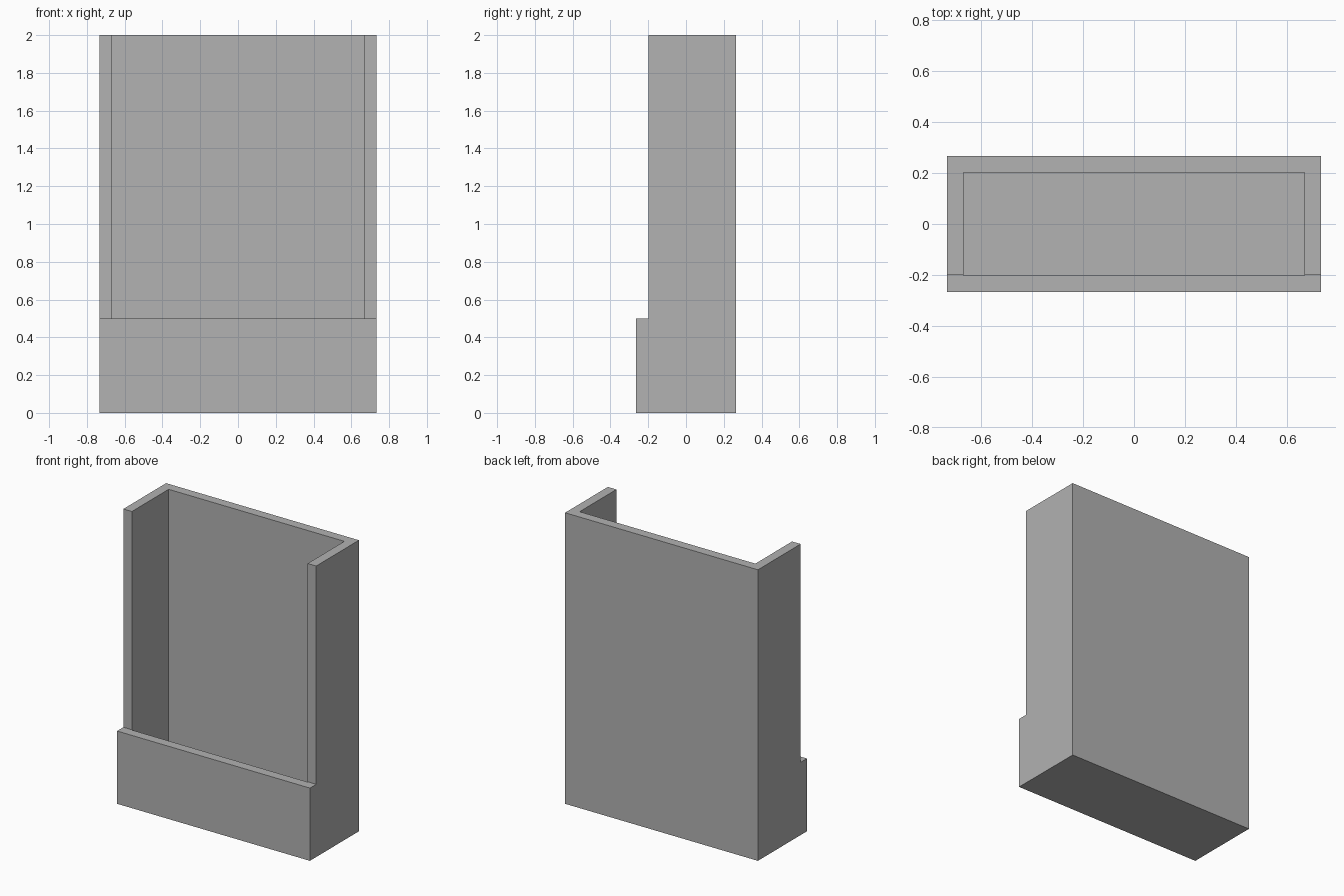
import bpy
import bmesh

default_cube = bpy.data.objects.get("Cube")
if default_cube:
    bpy.data.objects.remove(default_cube, do_unlink=True)

HALF_W, HALF_D, HEIGHT = 0.733, 0.266, 2.0   # outer size
LIP_H, STEP_Y = 0.5, -0.198                  # low front wall
WALL = 0.065                                 # wall and floor thickness

grey = bpy.data.materials.new("plain grey")
grey.use_nodes = True
grey.diffuse_color = (0.445, 0.445, 0.445, 1)
grey.node_tree.nodes["Principled BSDF"].inputs["Base Color"].default_value = grey.diffuse_color


def extrude_profile(name, profile, half_width):
    """Extrude a (y, z) side profile symmetrically along x."""
    bm = bmesh.new()
    face = bm.faces.new([bm.verts.new((-half_width, y, z)) for y, z in profile])
    extruded = bmesh.ops.extrude_face_region(bm, geom=[face])
    moved = [v for v in extruded["geom"] if isinstance(v, bmesh.types.BMVert)]
    bmesh.ops.translate(bm, verts=moved, vec=(2 * half_width, 0, 0))
    bmesh.ops.recalc_face_normals(bm, faces=bm.faces)
    mesh = bpy.data.meshes.new(name)
    bm.to_mesh(mesh)
    bm.free()
    mesh.materials.append(grey)
    obj = bpy.data.objects.new(name, mesh)
    bpy.context.collection.objects.link(obj)
    return obj


# Stepped outer block
holder = extrude_profile("open_front_holder", [
    (-HALF_D, 0), (HALF_D, 0), (HALF_D, HEIGHT),
    (STEP_Y, HEIGHT), (STEP_Y, LIP_H), (-HALF_D, LIP_H)], HALF_W)

# Pocket, open at the top and above the front lip
inner_y = HALF_D - WALL
pocket = extrude_profile("pocket_cutter", [
    (-inner_y, WALL), (inner_y, WALL),
    (inner_y, HEIGHT + 1), (-inner_y, HEIGHT + 1)], HALF_W - WALL)
pocket.hide_render = True

cut = holder.modifiers.new("pocket", "BOOLEAN")
cut.operation = "DIFFERENCE"
cut.solver = "EXACT"
cut.object = pocket
bpy.context.view_layer.objects.active = holder
holder.select_set(True)
bpy.ops.object.modifier_apply(modifier=cut.name)
bpy.data.objects.remove(pocket, do_unlink=True)
